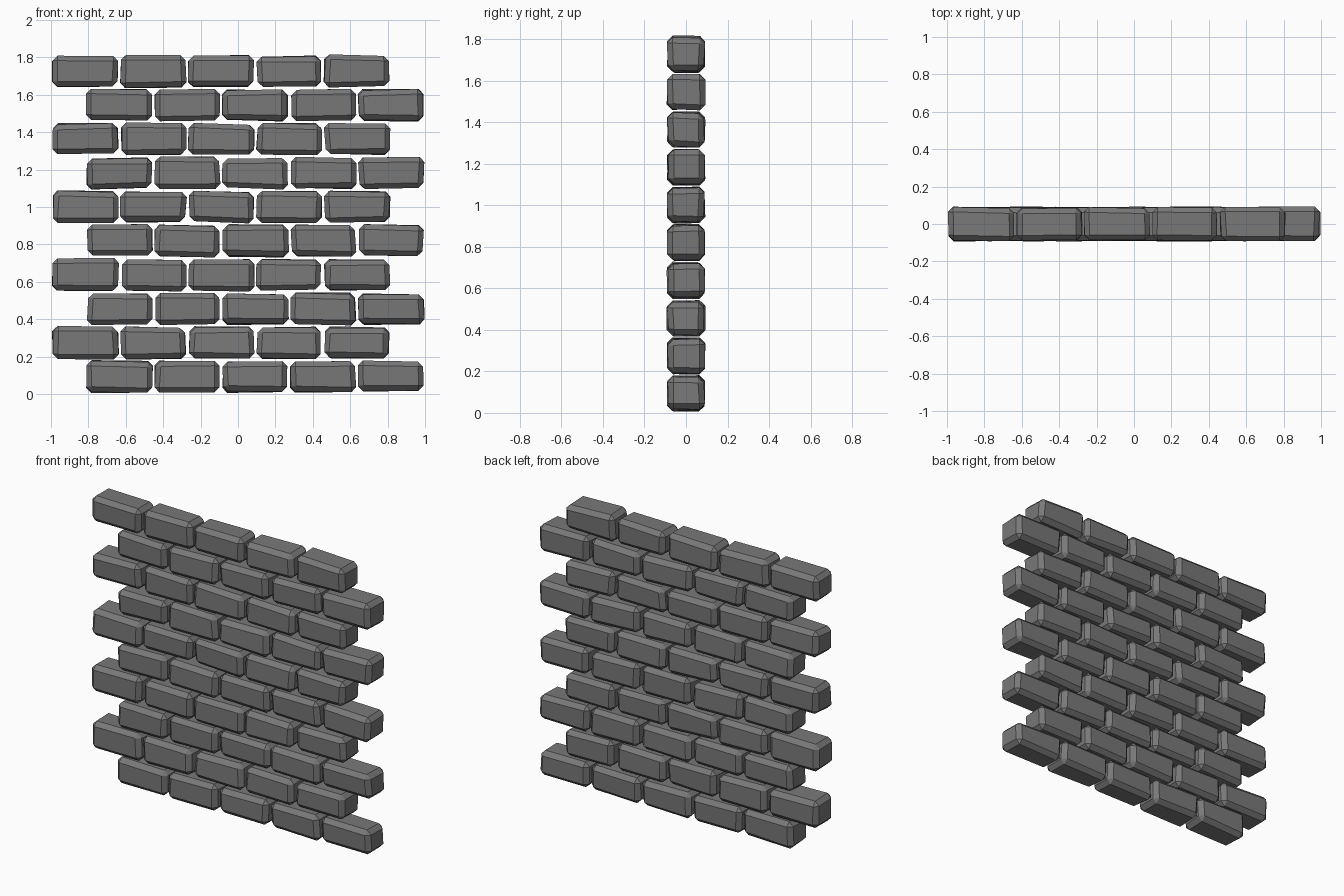
import bpy, bmesh, random
from mathutils import Vector

if "Cube" in bpy.data.objects:
    bpy.data.objects.remove(bpy.data.objects["Cube"])

random.seed(7)
stone = bpy.data.materials.new("grey stone")
stone.diffuse_color = (0.19, 0.19, 0.19, 1)
stone.use_nodes = True
stone.node_tree.nodes["Principled BSDF"].inputs["Base Color"].default_value = stone.diffuse_color

ROWS, COLS = 10, 5
PITCH_X, PITCH_Z = 0.363, 0.1815
SIZE = Vector((0.362, 0.188, 0.181))   # brick before corners are worn in


def brick(name, centre):
    """Box with worn-in corners and one flat chamfer on every edge."""
    bm = bmesh.new()
    bmesh.ops.create_cube(bm, size=1)
    for v in bm.verts:
        for i, wear in enumerate((0.016, 0.012, 0.016)):
            sign = 1 if v.co[i] > 0 else -1
            v.co[i] = sign * (SIZE[i] / 2 - random.uniform(0, wear))
    bmesh.ops.bevel(bm, geom=bm.edges[:], offset=0.027, offset_type='OFFSET',
                    segments=1, profile=0.5, affect='EDGES', clamp_overlap=True)
    bmesh.ops.recalc_face_normals(bm, faces=bm.faces[:])
    mesh = bpy.data.meshes.new(name)
    bm.to_mesh(mesh)
    bm.free()
    mesh.materials.append(stone)
    ob = bpy.data.objects.new(name, mesh)
    ob.location = centre
    bpy.context.collection.objects.link(ob)


# Courses in running bond: alternate rows shift by half a brick
for r in range(ROWS):
    start = -0.633 if r % 2 == 0 else -0.815
    for c in range(COLS):
        brick(f"brick_row{r + 1}_{c + 1}",
              (start + c * PITCH_X, 0, 0.0935 + r * PITCH_Z))
